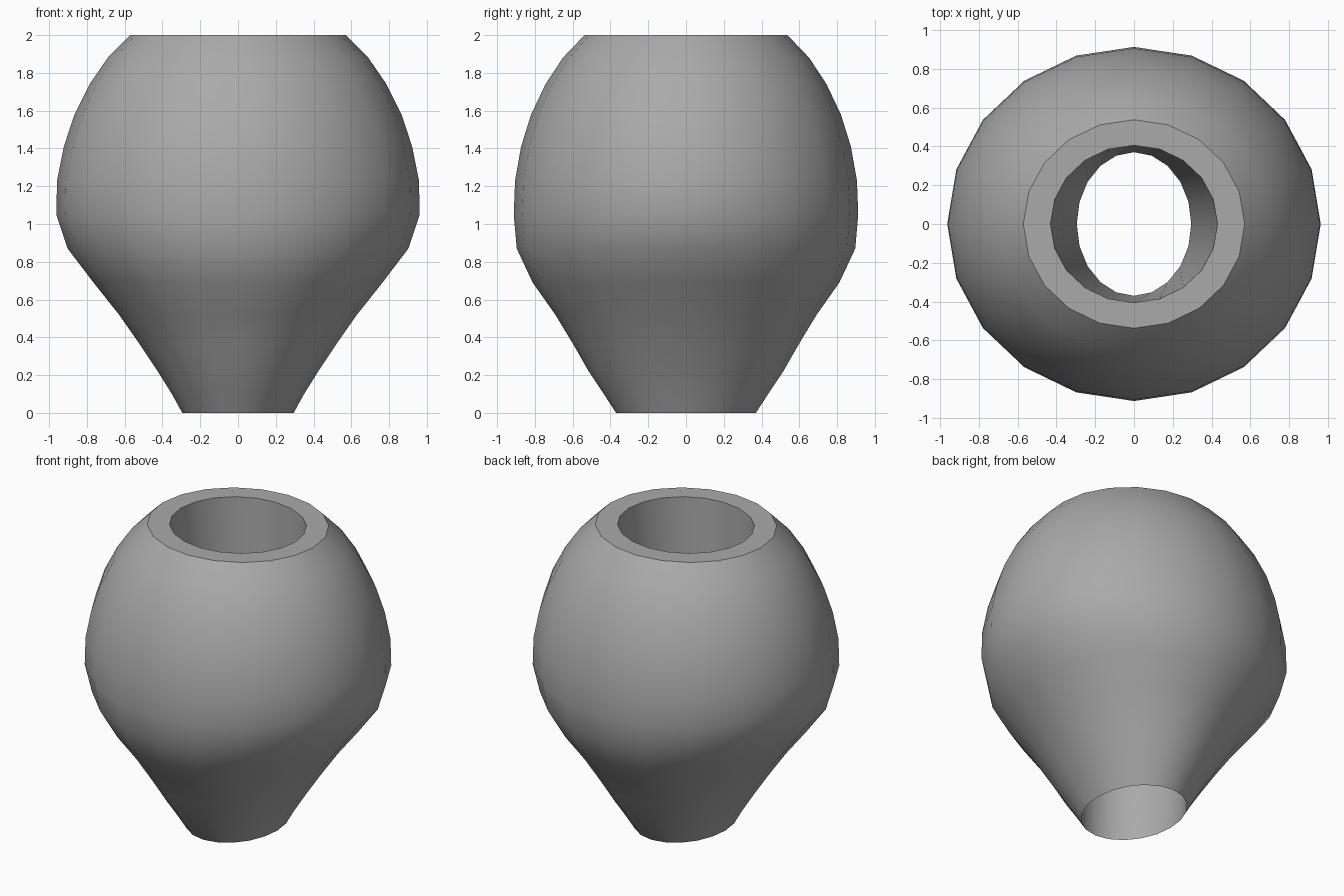
import bpy
import bmesh
from math import cos, sin, pi

cube = bpy.data.objects.get("Cube")
if cube:
    bpy.data.objects.remove(cube, do_unlink=True)

SIDES = 20

# One plain grey clay
clay = bpy.data.materials.new("grey clay")
clay.use_nodes = True
grey = (0.4, 0.4, 0.4, 1)
clay.diffuse_color = grey
clay.node_tree.nodes["Principled BSDF"].inputs["Base Color"].default_value = grey

# Outer wall: height, half width, half depth, from the foot up to the rim
outer = [
    (0, .295, .37), (.1, .35, .435), (.22, .425, .515), (.36, .518, .595),
    (.52, .63, .692), (.69, .765, .812), (.87, .902, .896), (1.05, .962, .912),
    (1.23, .958, .905), (1.41, .922, .873), (1.58, .866, .82),
    (1.74, .786, .744), (1.88, .69, .652), (2, .57, .537),
]
# Top of the tapered bore, which runs down to the edge of the foot
bore_top = (2, .43, .405)


def add_ring(bm, z, rx, ry):
    angles = [2 * pi * i / SIDES for i in range(SIDES)]
    return [bm.verts.new((rx * cos(a), ry * sin(a), z)) for a in angles]


def bridge(bm, low, high):
    for i in range(SIDES):
        j = (i + 1) % SIDES
        bm.faces.new((low[i], low[j], high[j], high[i]))


# Hollow vase body: outer wall, flat rim, then the bore back to the foot
bm = bmesh.new()
rings = [add_ring(bm, *section) for section in outer + [bore_top]]
for low, high in zip(rings, rings[1:] + rings[:1]):
    bridge(bm, low, high)
bmesh.ops.recalc_face_normals(bm, faces=bm.faces)

mesh = bpy.data.meshes.new("vase")
bm.to_mesh(mesh)
bm.free()
mesh.materials.append(clay)
vase = bpy.data.objects.new("vase", mesh)
bpy.context.collection.objects.link(vase)

# Smooth walls with crisp rim and foot edges
bpy.ops.object.select_all(action="DESELECT")
vase.select_set(True)
bpy.context.view_layer.objects.active = vase
bpy.ops.object.shade_smooth_by_angle(angle=pi / 6)
